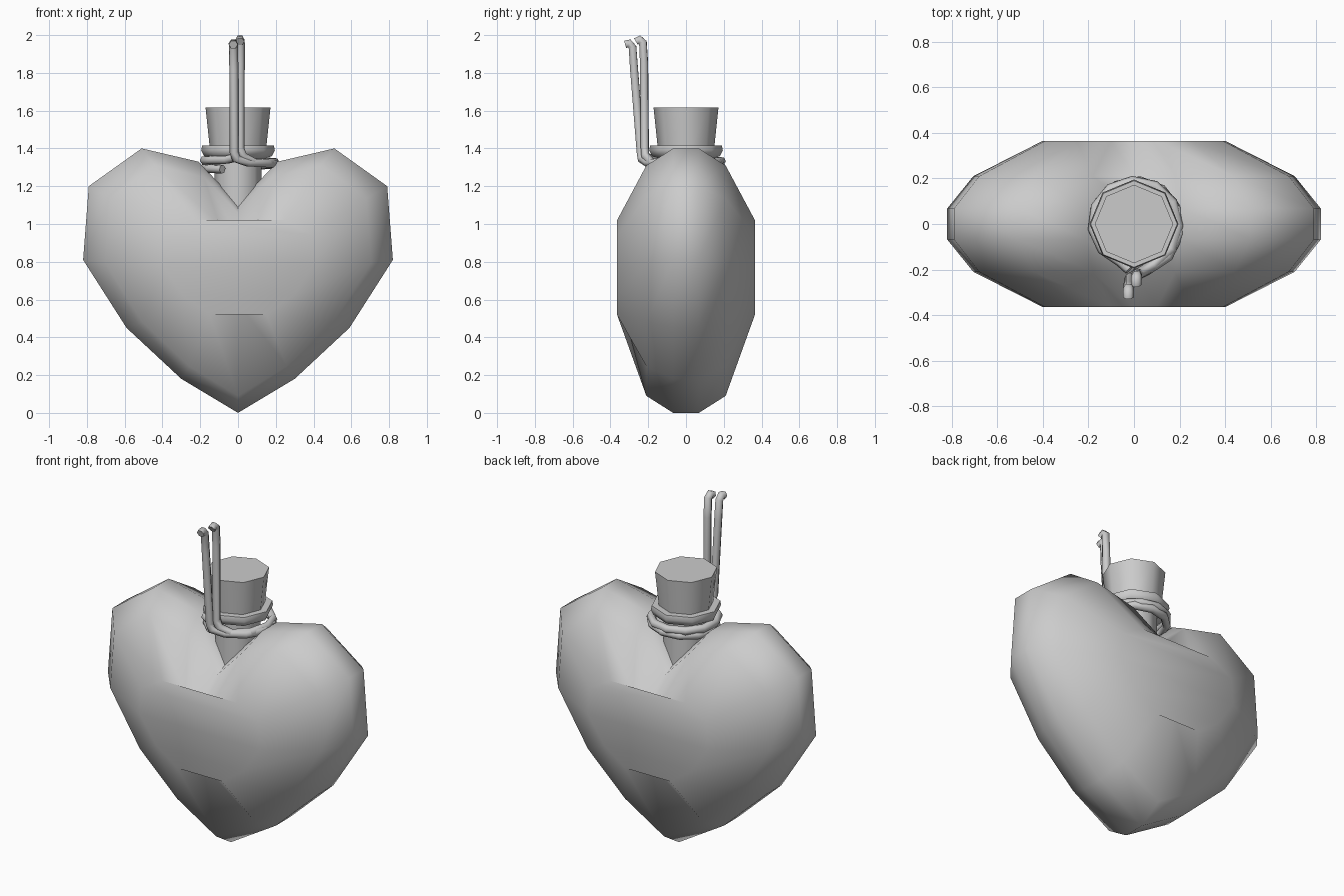
import bpy, bmesh
from math import cos, sin, radians, tau

if "Cube" in bpy.data.objects:
    bpy.data.objects.remove(bpy.data.objects["Cube"])


def make_object(name, bm, angle):
    bmesh.ops.recalc_face_normals(bm, faces=bm.faces)
    me = bpy.data.meshes.new(name)
    bm.to_mesh(me)
    bm.free()
    me.shade_smooth()
    me.set_sharp_from_angle(angle=radians(angle))
    ob = bpy.data.objects.new(name, me)
    bpy.context.collection.objects.link(ob)
    return ob


def bridge(bm, rings):
    for a, b in zip(rings, rings[1:]):
        n = len(a)
        for i in range(n):
            j = (i + 1) % n
            bm.faces.new((a[i], a[j], b[j], b[i]))


def lathe(name, profile, sides=8):
    bm = bmesh.new()
    rings = [[bm.verts.new((r * cos(tau * i / sides), r * sin(tau * i / sides), z))
              for i in range(sides)] for r, z in profile]
    bridge(bm, rings)
    bm.faces.new(rings[0])
    bm.faces.new(rings[-1])
    return make_object(name, bm, 50)


def twine(name, points, radius):
    cu = bpy.data.curves.new(name, 'CURVE')
    cu.dimensions = '3D'
    cu.bevel_depth = radius
    cu.bevel_resolution = 1
    cu.use_fill_caps = True
    sp = cu.splines.new('POLY')
    sp.points.add(len(points) - 1)
    for p, co in zip(sp.points, points):
        p.co = (*co, 1)
    sp.use_smooth = True
    ob = bpy.data.objects.new(name, cu)
    bpy.context.collection.objects.link(ob)
    return ob


def wrap(start, end, z0, z1, r0, r1, steps=10):
    pts = []
    for i in range(steps + 1):
        t = i / steps
        a = radians(start + (end - start) * t)
        r = r0 + (r1 - r0) * t
        pts.append((r * cos(a), r * sin(a), z0 + (z1 - z0) * t))
    return pts


# Heart body: right half outlines, from tip to cleft, at three depths
outer = [(0, 0), (.30, .18), (.59, .45), (.82, .81), (.79, 1.20), (.51, 1.40), (.21, 1.33), (0, 1.11)]
middle = [(x * .86, .09 + z * .871) for x, z in outer]
inner = [(0, .58), (.15, .52), (.29, .62), (.40, .78), (.39, .94), (.25, 1.02), (.10, 1.0), (0, .94)]
bm = bmesh.new()
rings = []
for half, y in ((inner, -.365), (middle, -.21), (outer, -.068),
                (outer, .068), (middle, .21), (inner, .365)):
    loop = half + [(-x, z) for x, z in half[-2:0:-1]]
    ring = [bm.verts.new((x, y, z)) for x, z in loop]
    if half is inner:
        ring[0].co.y *= .94
    rings.append(ring)
bridge(bm, rings)
# Front and back faces spanned left to right
for r in (rings[0], rings[-1]):
    bm.faces.new((r[0], r[1], r[13]))
    for i in range(1, 6):
        bm.faces.new((r[i], r[i + 1], r[13 - i], r[14 - i]))
    bm.faces.new((r[6], r[7], r[8]))
make_object("heart_bottle", bm, 75)

# Neck with flared lip, and the cork
lathe("bottle_neck", [(.125, 1.0), (.125, 1.34), (.18, 1.36), (.195, 1.39), (.19, 1.415), (.15, 1.415)])
lathe("cork", [(.145, 1.36), (.172, 1.618)])

# Twine wound round the neck, both ends standing up at the front
twine("twine_right",
      [(.01, -.265, 1.965), (.01, -.245, 1.977), (.012, -.228, 1.96), (.012, -.222, 1.85),
       (.01, -.218, 1.40), (.025, -.215, 1.36)]
      + wrap(-65, 250, 1.325, 1.34, .20, .175) + [(-.02, -.20, 1.35)], .024)
twine("twine_left",
      [(-.025, -.322, 1.95), (-.025, -.30, 1.957), (-.024, -.283, 1.935), (-.022, -.275, 1.82),
       (-.02, -.24, 1.38), (-.01, -.235, 1.345)]
      + wrap(-75, 240, 1.325, 1.29, .21, .165), .024)
